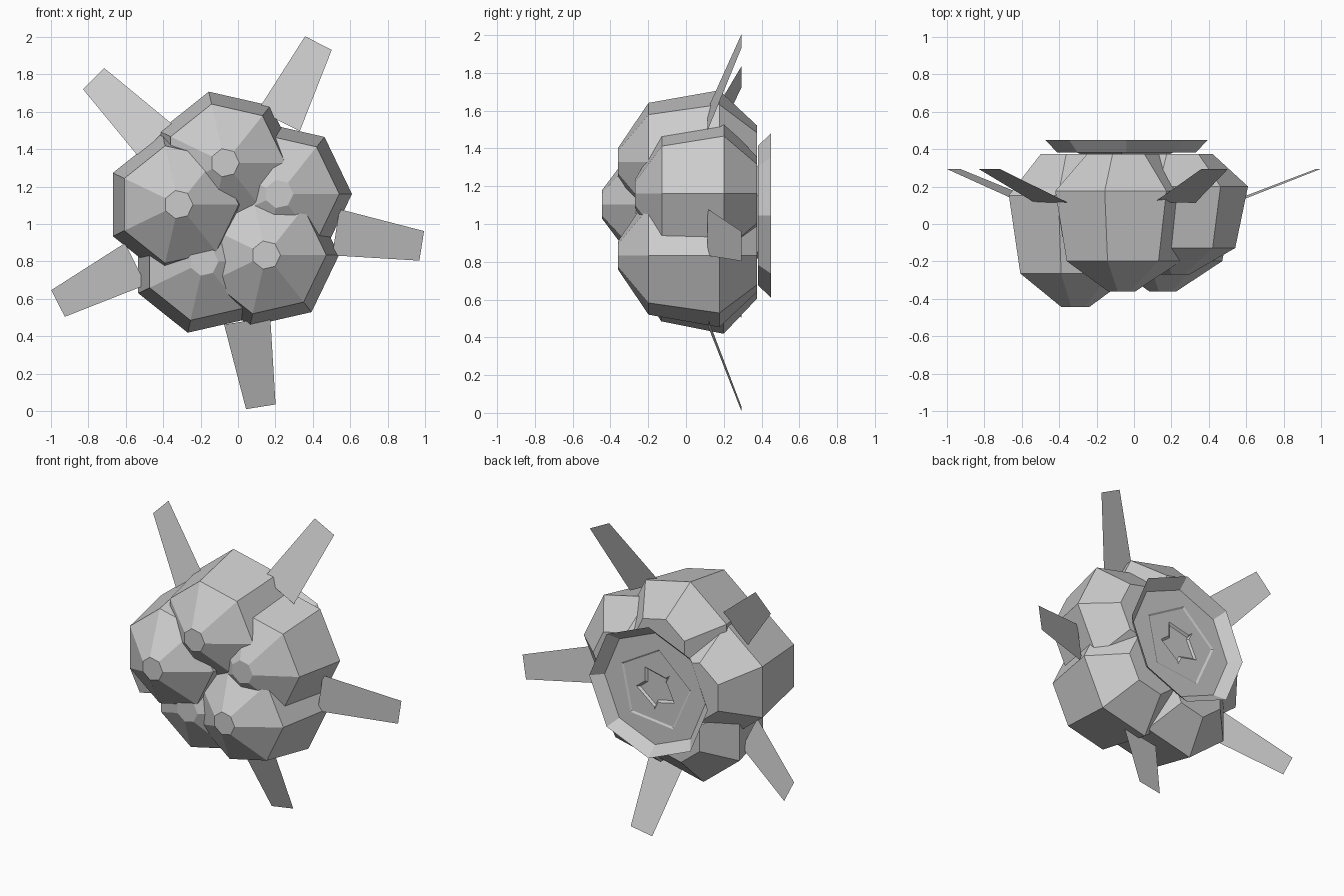
import bpy, bmesh
from math import sin, cos, radians

if "Cube" in bpy.data.objects:
    bpy.data.objects.remove(bpy.data.objects["Cube"])

CX, CZ = -0.04, 1.045   # shared axis of the whole cluster (runs along y)


def polar(r, deg, y, cx=CX, cz=CZ):
    a = radians(deg)
    return (cx + r * cos(a), y, cz + r * sin(a))


def make(name, verts, faces, recalc=True):
    me = bpy.data.meshes.new(name)
    me.from_pydata(verts, [], faces)
    if recalc:
        bm = bmesh.new()
        bm.from_mesh(me)
        bmesh.ops.recalc_face_normals(bm, faces=bm.faces)
        bm.to_mesh(me)
        bm.free()
    ob = bpy.data.objects.new(name, me)
    bpy.context.collection.objects.link(ob)
    return ob


def lathe(name, profile, sides, cx, cz, caps):
    """Rings of (radius, y) around an axis along y, with chosen end caps."""
    verts = [polar(r, 360 * i / sides, y, cx, cz)
             for r, y in profile for i in range(sides)]
    faces = []
    for k in range(len(profile) - 1):
        for i in range(sides):
            j = (i + 1) % sides
            faces.append((k * sides + i, k * sides + j,
                          (k + 1) * sides + j, (k + 1) * sides + i))
    if caps[0]:
        faces.append(tuple(range(sides)))
    if caps[1]:
        faces.append(tuple((len(profile) - 1) * sides + i for i in range(sides)))
    return make(name, verts, faces)


# Five overlapping seven-sided lobes, each with its own length
BACK = 0.375
for k, front in enumerate((-0.27, -0.36, -0.445, -0.275, -0.36)):
    cx, _, cz = polar(0.284, 24 + 72 * k, 0)
    length = BACK - front
    lathe(f"lobe_{k + 1}",
          [(0.077, front), (0.322, front + 0.22 * length),
           (0.39, BACK - 0.27 * length), (0.2, BACK)],
          7, cx, cz, (True, True))

# Five flat tapered leaves spreading outward and back
for k in range(5):
    a = radians(-9 + 72 * k)
    verts = []
    for r, half, y in ((0.57, 0.125, 0.115), (1.035, 0.08, 0.293)):
        for s in (-1, 1):
            verts.append((CX + r * cos(a) - s * half * sin(a), y,
                          CZ + r * sin(a) + s * half * cos(a)))
    make(f"leaf_{k + 1}", verts, [(0, 1, 3, 2)], recalc=False)

# Shallow flared eight-sided dish at the back
lathe("back_dish_rim", [(0.37, 0.382), (0.435, 0.45)], 8, CX, CZ, (False, False))

# Dish floor with a shallow five-sided recess
bm = bmesh.new()
outer = [bm.verts.new(polar(0.37, 45 * i, 0.382)) for i in range(8)]
rim = [bm.verts.new(polar(0.27, 24 + 72 * i, 0.382)) for i in range(5)]
low = [bm.verts.new(polar(0.23, 24 + 72 * i, 0.362)) for i in range(5)]
edges = [bm.edges.new((loop[i], loop[(i + 1) % len(loop)]))
         for loop in (outer, rim) for i in range(len(loop))]
bmesh.ops.triangle_fill(bm, use_beauty=True, use_dissolve=False, edges=edges,
                        normal=(0, 1, 0))
for f in [f for f in bm.faces if all(v in rim for v in f.verts)]:
    bm.faces.remove(f)
for i in range(5):
    j = (i + 1) % 5
    bm.faces.new((rim[i], rim[j], low[j], low[i]))
bm.faces.new(low)
bmesh.ops.recalc_face_normals(bm, faces=bm.faces)
me = bpy.data.meshes.new("back_dish_floor")
bm.to_mesh(me)
bm.free()
bpy.context.collection.objects.link(bpy.data.objects.new("back_dish_floor", me))
